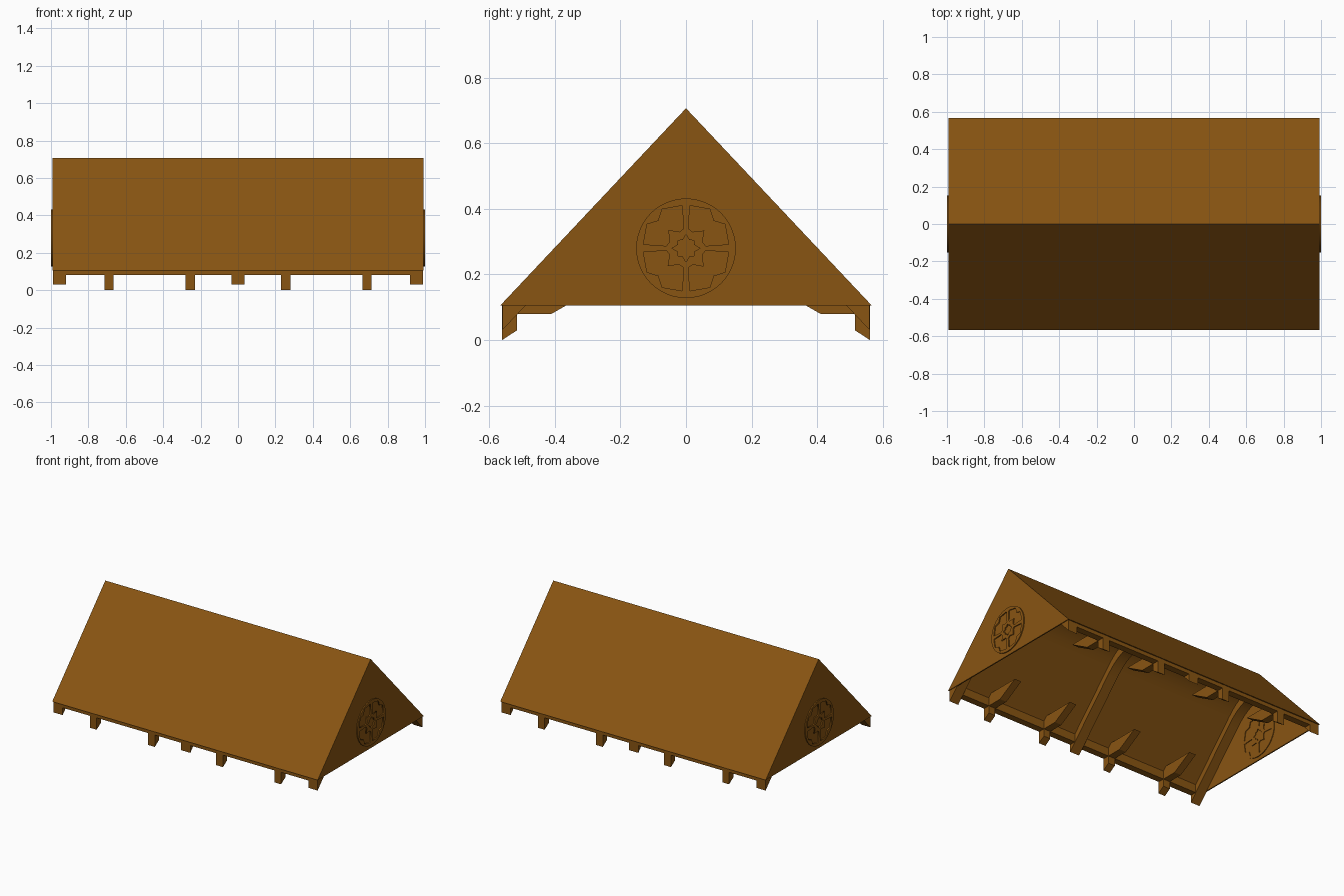
import bpy, bmesh, math
from mathutils import Matrix

if "Cube" in bpy.data.objects:
    bpy.data.objects.remove(bpy.data.objects["Cube"])

RIDGE, EAVE, HALF, LEN = 0.707, 0.105, 0.567, 0.993
SLOPE = (RIDGE - EAVE) / HALF

wood = bpy.data.materials.new("brown_wood")
wood.diffuse_color = (0.25, 0.09, 0.006, 1)
wood.use_nodes = True
wood.node_tree.nodes["Principled BSDF"].inputs["Base Color"].default_value = wood.diffuse_color


def extrude_x(name, profile, spans, mirror_y=False):
    """Extrude a (y, z) profile along x over each (x0, x1) span."""
    bm = bmesh.new()
    profiles = [profile] + ([[(-y, z) for y, z in profile]] if mirror_y else [])
    for x0, x1 in spans:
        for p in profiles:
            f = bm.faces.new([bm.verts.new((x0, y, z)) for y, z in p])
            r = bmesh.ops.extrude_face_region(bm, geom=[f])
            moved = [v for v in r["geom"] if isinstance(v, bmesh.types.BMVert)]
            bmesh.ops.translate(bm, verts=moved, vec=(x1 - x0, 0, 0))
    bmesh.ops.recalc_face_normals(bm, faces=bm.faces)
    me = bpy.data.meshes.new(name)
    bm.to_mesh(me)
    bm.free()
    me.materials.append(wood)
    ob = bpy.data.objects.new(name, me)
    bpy.context.collection.objects.link(ob)
    return ob


def smooth(ob):
    bpy.ops.object.select_all(action='DESELECT')
    ob.select_set(True)
    bpy.context.view_layer.objects.active = ob
    bpy.ops.object.shade_smooth_by_angle(angle=math.radians(30))


def vault(drop, y_end, w=0.2, n=12):
    """Underside line: parallel to the roof slope, rounded near the ridge."""
    top = RIDGE - drop
    pts = [(y_end, top - SLOPE * y_end)]
    for i in range(n + 1):
        y = w - 2 * w * i / n
        pts.append((y, top - SLOPE * (y * y / (2 * w) + w / 2)))
    pts.append((-y_end, top - SLOPE * y_end))
    return pts


# roof shell with rounded ceiling
drop = 0.025
inner_y = HALF - drop / SLOPE
roof = [(-HALF, EAVE), (0, RIDGE), (HALF, EAVE)] + vault(drop, inner_y)
smooth(extrude_x("roof", roof, [(-LEN, LEN)]))

# triangular gable walls
extrude_x("gable_walls", [(-HALF + .004, EAVE), (0, RIDGE - .004), (HALF - .004, EAVE)],
          [(-LEN, -LEN + .008), (LEN - .008, LEN)])

# arched ribs: both ends and the middle
rib = [(-0.56, 0.107), (0, RIDGE - 0.008), (0.56, 0.107)] + vault(0.082, 0.56)
smooth(extrude_x("arched_ribs", rib, [(-.988, -.92), (-.035, .035), (.92, .988)]))

# long wall plates under the eaves
extrude_x("wall_plates", [(.56, .08), (.515, .08), (.515, .155), (.56, .108)],
          [(-.988, .988)], mirror_y=True)

# bracket beams with tapered inner ends and a hanging foot
bracket = [(.561, 0.0), (.515, .03), (.515, .08), (.41, .08), (.27, .16),
           (.51, .16), (.561, .108)]
extrude_x("bracket_beams", bracket,
          [(c - .025, c + .025) for c in (-.69, -.255, .255, .69)], mirror_y=True)


# pierced round tracery on each gable
def tracery_loops():
    loops = [[(.152 * math.cos(math.tau * i / 48), .152 * math.sin(math.tau * i / 48))
              for i in range(48)]]
    lobe = [(.012, .13), (.073, .119), (.084, .084), (.119, .073), (.13, .012),
            (.06, .007), (.05, .02), (.056, .054), (.02, .05), (.007, .06)]
    for k in range(4):
        c, s = round(math.cos(k * math.pi / 2)), round(math.sin(k * math.pi / 2))
        loops.append([(c * u - s * v, s * u + c * v) for u, v in lobe])
    loops.append([(r * math.cos(math.tau * i / 16), r * math.sin(math.tau * i / 16))
                  for i in range(16) for r in [.042 if i % 4 == 0 else .034 if i % 2 == 0 else .027]])
    return loops


for side, x in (("left", -0.99), ("right", 0.99)):
    cu = bpy.data.curves.new("tracery_" + side, 'CURVE')
    cu.dimensions = '2D'
    cu.fill_mode = 'BOTH'
    cu.extrude = 0.01
    for loop in tracery_loops():
        sp = cu.splines.new('POLY')
        sp.points.add(len(loop) - 1)
        for p, (u, v) in zip(sp.points, loop):
            p.co = (u, v, 0, 1)
        sp.use_cyclic_u = True
    cu.materials.append(wood)
    ob = bpy.data.objects.new("tracery_" + side, cu)
    bpy.context.collection.objects.link(ob)
    # curve plane (x, y) -> world (y, z)
    ob.matrix_world = Matrix(((0, 0, 1, x), (1, 0, 0, 0), (0, 1, 0, .28), (0, 0, 0, 1)))
